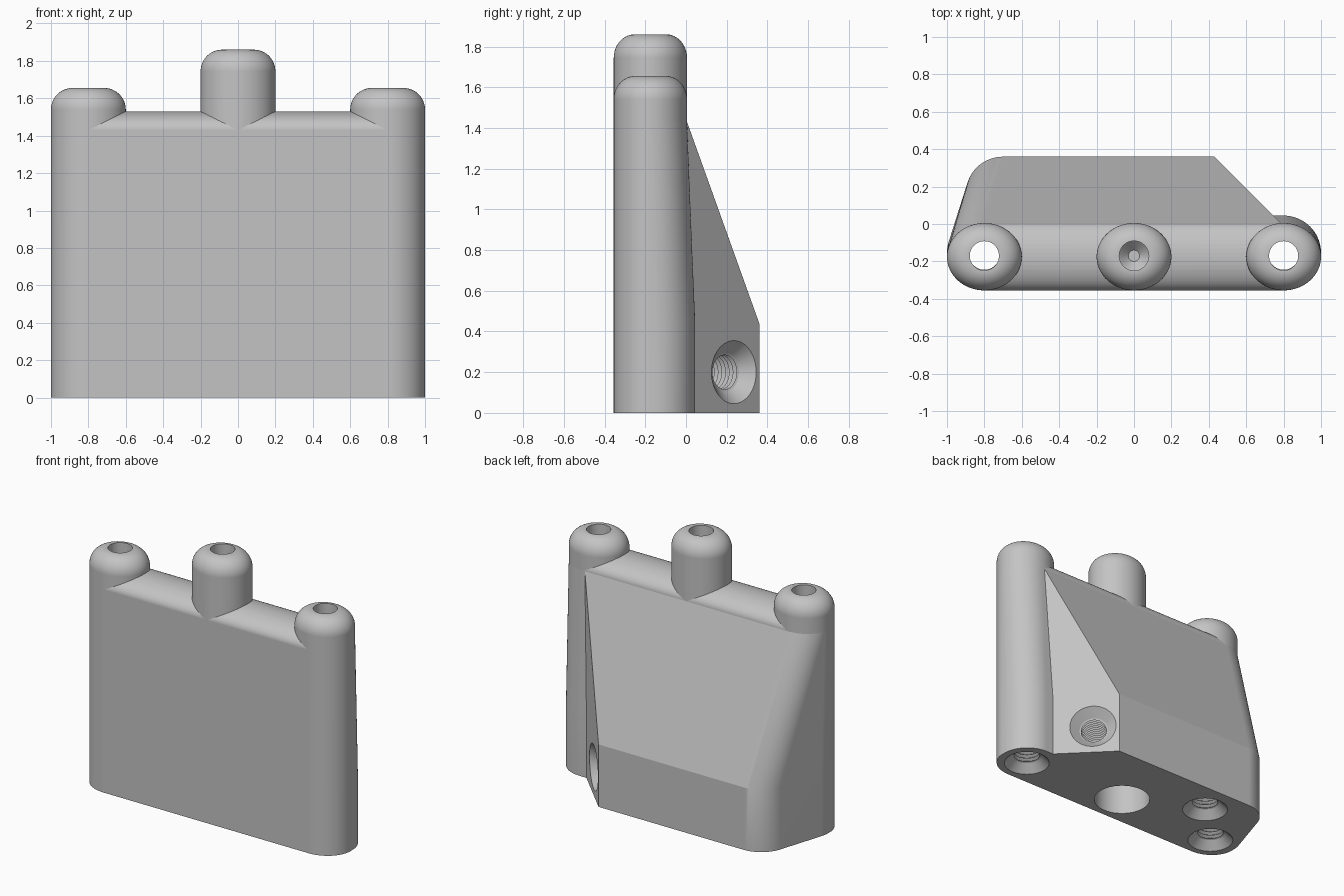
import bpy, bmesh
from math import cos, sin, pi, radians
from mathutils import Vector

cube = bpy.data.objects.get("Cube")
if cube:
    bpy.data.objects.remove(cube)

TOP, KNEE = 1.43, 0.44      # shoulder height, top of the upright back wall
POST_Y, FOOT_Y = -0.175, -0.155
SEG = 64

grey = bpy.data.materials.new("plain_grey")
grey.use_nodes = True
grey.diffuse_color = (0.55, 0.55, 0.55, 1)
grey.node_tree.nodes["Principled BSDF"].inputs["Base Color"].default_value = (0.55, 0.55, 0.55, 1)


def make_object(name, bm):
    bmesh.ops.recalc_face_normals(bm, faces=bm.faces[:])
    mesh = bpy.data.meshes.new(name)
    bm.to_mesh(mesh)
    bm.free()
    mesh.materials.append(grey)
    obj = bpy.data.objects.new(name, mesh)
    bpy.context.collection.objects.link(obj)
    return obj


def ring(x, y, z, rx, ry, n=SEG):
    return [(x + rx * cos(2 * pi * i / n), y + ry * sin(2 * pi * i / n), z) for i in range(n)]


def hull(name, points):
    bm = bmesh.new()
    for p in points:
        bm.verts.new(p)
    bmesh.ops.convex_hull(bm, input=bm.verts[:])
    bmesh.ops.delete(bm, geom=[v for v in bm.verts if not v.link_faces], context='VERTS')
    bmesh.ops.dissolve_limit(bm, angle_limit=radians(0.3), verts=bm.verts[:], edges=bm.edges[:])
    return make_object(name, bm)


def lathe(name, profile, loc, axis=(0, 0, 1), squash=1.0):
    """Closed solid of revolution from (radius, height) pairs."""
    bm = bmesh.new()
    rot = Vector(axis).to_track_quat('Z', 'Y')
    rings = [[bm.verts.new(Vector(loc) + rot @ Vector(p)) for p in ring(0, 0, h, r, r * squash)]
             for r, h in profile]
    for low, high in zip(rings, rings[1:]):
        for i in range(SEG):
            j = (i + 1) % SEG
            bm.faces.new((low[i], low[j], high[j], high[i]))
    bm.faces.new(rings[0][::-1])
    bm.faces.new(rings[-1])
    return make_object(name, bm)


def post(name, x, base, top):
    round_r = 0.115
    arc = [(0.2 - round_r * (1 - cos(a)), top - round_r * (1 - sin(a)))
           for a in (pi / 2 * i / 12 for i in range(13))]
    return lathe(name, [(0.2, base)] + arc, (x, POST_Y, 0), squash=0.9)


def threaded_cutter(name, loc, axis=(0, 0, 1), mouth=0.15, depth=0.4):
    # countersink followed by saw-tooth thread grooves
    profile = [(mouth + 0.03, -0.03), (0.095, mouth - 0.095)]
    h, pitch = mouth - 0.09, 0.026
    while h < depth:
        profile += [(0.084, h), (0.102, h + pitch / 2)]
        h += pitch
    profile.append((0.084, h))
    return lathe(name, profile, loc, axis)


# Slab: two round ends blended into a half-oval top edge
slab_points = []
for x in (-0.8, 0.8):
    for z in (0, KNEE):
        slab_points += ring(x, FOOT_Y, z, 0.2, 0.2)
    slab_points += ring(x, POST_Y, TOP, 0.2, 0.18)
    slab_points += [(x, POST_Y + 0.18 * cos(a), TOP + 0.1 * sin(a))
                    for a in (pi * i / 24 for i in range(25))]
slab = hull("slab_body", slab_points)

# Back wedge: rounded corner on one side, chamfer on the other
wedge_points = ring(-0.8, POST_Y, TOP, 0.2, 0.18)
for z in (0, KNEE):
    wedge_points += ring(-0.8, FOOT_Y, z, 0.2, 0.2) + ring(-0.7, 0.16, z, 0.2, 0.2)
    wedge_points += [(0.43, 0.36, z), (0.75, 0.04, z), (0.6, -0.15, z)]
wedge_points += [(0.785, 0.005, TOP), (0.6, -0.15, TOP)]
wedge = hull("back_wedge", wedge_points)

# Posts
parts = [slab, wedge,
         post("left_post", 0.8, 0, 1.655),
         post("right_post", -0.8, 0, 1.655),
         post("centre_post", 0, 1.2, 1.86)]

# Hole cutters
cutters = [
    threaded_cutter("rear_hole", (-0.51, 0.13, 0)),
    threaded_cutter("side_hole", (0.555, 0.235, 0.2), (-1, -1, 0), mouth=0.155, depth=0.35),
    lathe("centre_socket", [(0.185, -0.05), (0.185, 0.5), (0.08, 0.6)], (0, -0.125, 0)),
    lathe("centre_bore", [(0.03, 1.42), (0.079, 1.47), (0.079, 2)], (0, -0.17, 0)),
]
for x in (-0.8, 0.8):
    cutters.append(threaded_cutter("end_thread", (x, FOOT_Y - 0.005, 0)))
    cutters.append(lathe("end_bore", [(0.078, 0.3), (0.078, 1.8)], (x, -0.17, 0)))

# Cut the holes and shade
for part in parts:
    bpy.ops.object.select_all(action='DESELECT')
    bpy.context.view_layer.objects.active = part
    part.select_set(True)
    for cutter in cutters:
        mod = part.modifiers.new(cutter.name, 'BOOLEAN')
        mod.operation = 'DIFFERENCE'
        mod.solver = 'EXACT'
        mod.object = cutter
        bpy.ops.object.modifier_apply(modifier=mod.name)
    bpy.ops.object.shade_smooth_by_angle(angle=radians(18))
    weighted = part.modifiers.new("weighted_normals", 'WEIGHTED_NORMAL')
    weighted.keep_sharp = True

for cutter in cutters:
    bpy.data.objects.remove(cutter)
